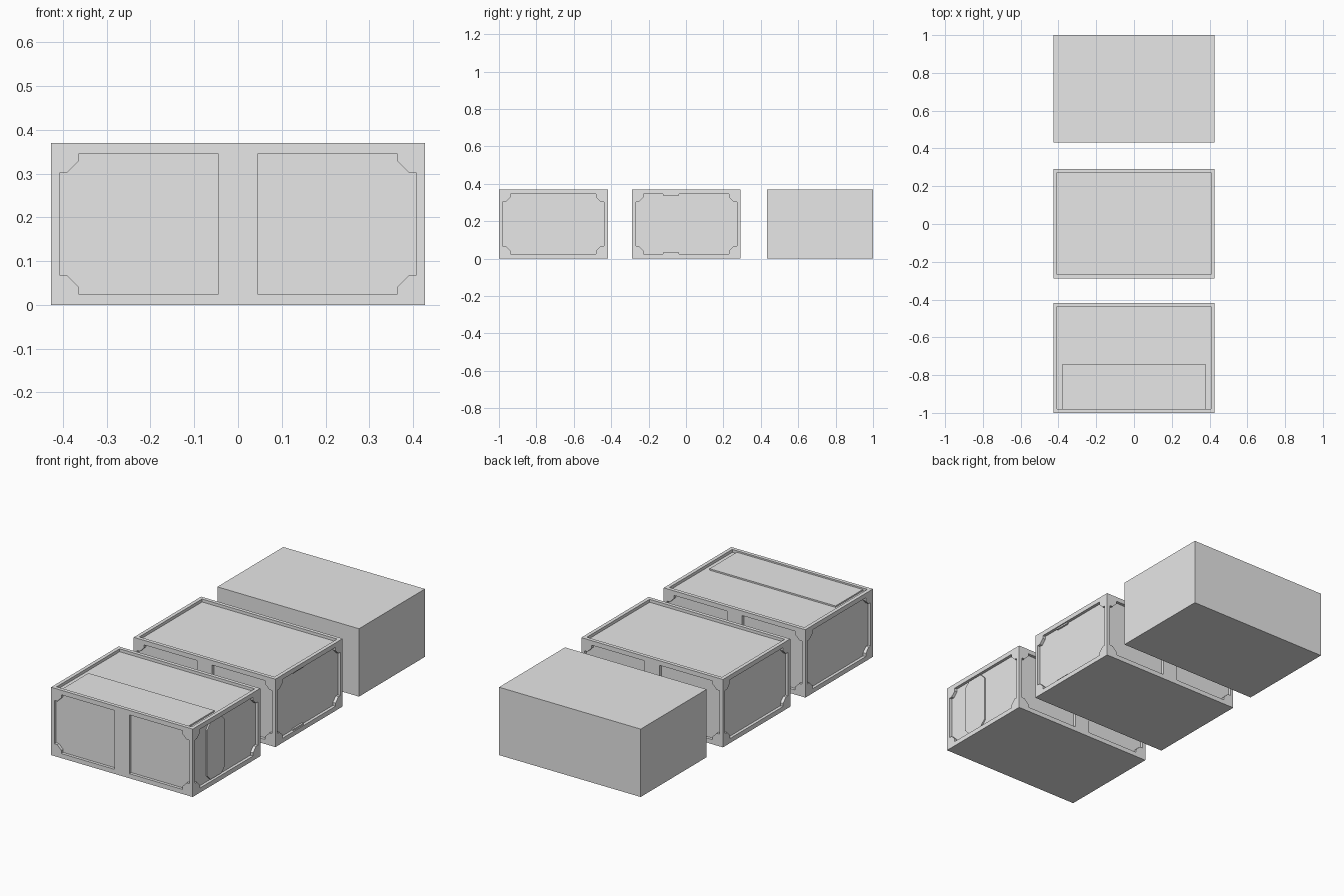
import bpy, bmesh
from math import radians
from mathutils import Matrix

W, H = 0.427, 0.37          # half width and height of every container
MARGIN, DEPTH = 0.02, 0.016  # frame width and recess depth

if "Cube" in bpy.data.objects:
    bpy.data.objects.remove(bpy.data.objects["Cube"])

grey = bpy.data.materials.new("plain_grey")
grey.use_nodes = True
colour = (0.8, 0.8, 0.8, 1)
grey.diffuse_color = colour
grey.node_tree.nodes["Principled BSDF"].inputs["Base Color"].default_value = colour


def make_object(name, bm):
    bmesh.ops.recalc_face_normals(bm, faces=bm.faces)
    mesh = bpy.data.meshes.new(name)
    bm.to_mesh(mesh)
    bm.free()
    mesh.materials.append(grey)
    obj = bpy.data.objects.new(name, mesh)
    bpy.context.collection.objects.link(obj)
    return obj


def add_box(bm, x0, x1, y0, y1, z0, z1):
    size = Matrix.Diagonal((x1 - x0, y1 - y0, z1 - z0, 1))
    centre = Matrix.Translation(((x0 + x1) / 2, (y0 + y1) / 2, (z0 + z1) / 2))
    bmesh.ops.create_cube(bm, size=1, matrix=centre @ size)


def add_prism(bm, outline, near, far, turn, cy):
    """Upright outline swept outward from near to far, turned about the centre."""
    place = Matrix.Translation((0, cy, 0)) @ Matrix.Rotation(radians(turn), 4, 'Z')
    face = bm.faces.new([bm.verts.new(place @ Matrix.Translation((u, -near, v)).to_translation())
                         for u, v in outline])
    swept = bmesh.ops.extrude_face_region(bm, geom=[face], use_keep_orig=True)
    verts = [g for g in swept["geom"] if isinstance(g, bmesh.types.BMVert)]
    shift = place.to_3x3() @ Matrix.Translation((0, near - far, 0)).to_translation()
    bmesh.ops.translate(bm, verts=verts, vec=shift)


def mirrored(points):
    return [(-u, v) for u, v in reversed(points)]


def notched_half(inner, outer):
    """Panel outline with both outer corners cut around the corner fittings."""
    low = [(inner, 0.025), (outer - 0.042, 0.025), (outer - 0.042, 0.042),
           (outer - 0.017, 0.067), (outer, 0.067)]
    return low + [(u, H - v) for u, v in reversed(low)]


def container(name, y0, y1):
    cy, half = (y0 + y1) / 2, (y1 - y0) / 2
    bm = bmesh.new()
    add_box(bm, -W, W, y0, y1, 0, H)
    body = make_object(name, bm)

    # Recesses: two panels on each long side, one on each end, one on top
    bm = bmesh.new()
    long_panel = notched_half(0.045, W - MARGIN)
    end_half = notched_half(0, half - MARGIN)[1:-1]
    for turn in (0, 180):
        for outline in (long_panel, mirrored(long_panel)):
            add_prism(bm, outline, half - DEPTH, half + 0.05, turn, cy)
        add_prism(bm, end_half + mirrored(end_half), W - DEPTH, W + 0.05, turn + 90, cy)
    add_box(bm, MARGIN - W, W - MARGIN, y0 + MARGIN, y1 - MARGIN, H - DEPTH, H + 0.05)
    cutter = make_object(name + "_cutter", bm)
    cutter.hide_render = True

    cut = body.modifiers.new("recesses", 'BOOLEAN')
    cut.operation, cut.solver, cut.object = 'DIFFERENCE', 'EXACT', cutter
    bpy.context.view_layer.update()
    graph = bpy.context.evaluated_depsgraph_get()
    result = bpy.data.meshes.new_from_object(body.evaluated_get(graph))
    body.modifiers.clear()
    body.data = result
    bpy.data.objects.remove(cutter)
    return cy


# Front container with a raised roof hatch and an eight-sided door
front_cy = container("front_container", -1, -0.418)
bm = bmesh.new()
add_box(bm, -0.38, 0.38, -1 + MARGIN, -0.745, H - DEPTH - 0.005, H - 0.008)
make_object("roof_hatch", bm)

bm = bmesh.new()
left, right, low, high, c = -0.155, 0.0, 0.03, 0.34, 0.03
door = [(left + c, low), (right - c, low), (right, low + c), (right, high - c),
        (right - c, high), (left + c, high), (left, high - c), (left, low + c)]
add_prism(bm, door, W - DEPTH - 0.005, W - DEPTH + 0.008, 90, front_cy)
make_object("end_door", bm)

# Middle container with small door stops on one end
middle_cy = container("middle_container", -0.288, 0.292)
bm = bmesh.new()
for z in (0.025, 0.337):
    add_box(bm, W - DEPTH - 0.005, W - 0.006, middle_cy - 0.125, middle_cy - 0.04, z, z + 0.008)
make_object("door_stops", bm)

# Plain rear container
bm = bmesh.new()
add_box(bm, -W, W, 0.432, 1, 0, H)
make_object("rear_container", bm)
